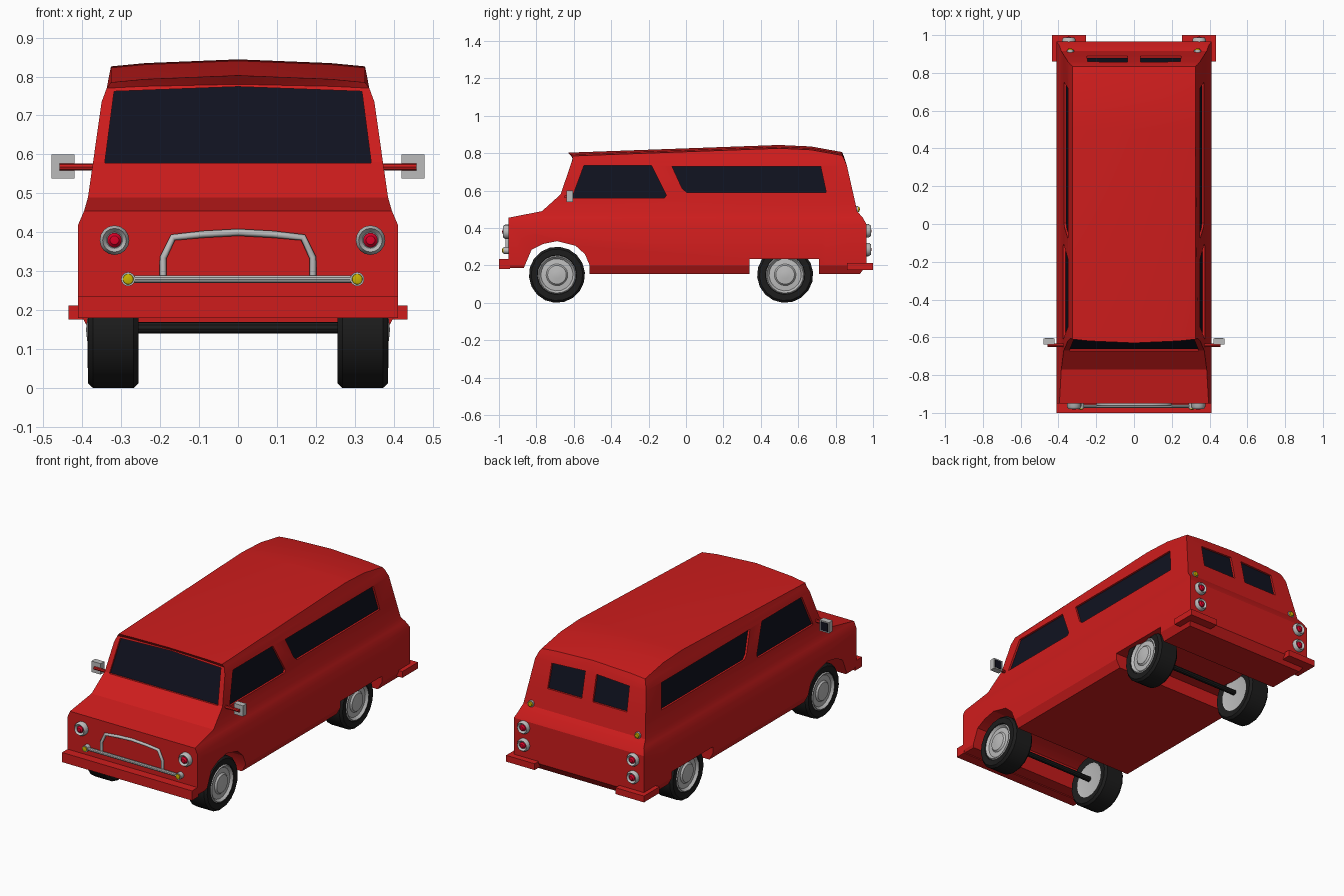
import bpy, bmesh, math
from mathutils import Vector

if "Cube" in bpy.data.objects:
    bpy.data.objects.remove(bpy.data.objects["Cube"])


def material(name, rgb):
    m = bpy.data.materials.new(name)
    m.diffuse_color = (*rgb, 1)
    m.use_nodes = True
    m.node_tree.nodes["Principled BSDF"].inputs["Base Color"].default_value = m.diffuse_color
    return m


RED = material("red_paint", (0.62, 0.012, 0.012))
GLASS = material("dark_glass", (0.005, 0.006, 0.014))
BLACK = material("rubber", (0.012, 0.012, 0.012))
LAMP = material("red_lens", (0.7, 0.0, 0.02))
AMBER = material("yellow_lens", (0.6, 0.45, 0.0))
GREY = material("bright_metal", (0.5, 0.5, 0.5))


def finish(bm, name, mat, smooth=None):
    bmesh.ops.recalc_face_normals(bm, faces=bm.faces[:])
    me = bpy.data.meshes.new(name)
    bm.to_mesh(me)
    bm.free()
    ob = bpy.data.objects.new(name, me)
    bpy.context.collection.objects.link(ob)
    if mat:
        me.materials.append(mat)
    if smooth:
        shade(ob, smooth)
    return ob


def shade(ob, deg):
    bpy.ops.object.select_all(action='DESELECT')
    ob.select_set(True)
    bpy.context.view_layer.objects.active = ob
    bpy.ops.object.shade_smooth_by_angle(angle=math.radians(deg))


def box(name, x, y, z, mat):
    bm = bmesh.new()
    bmesh.ops.create_cube(bm, size=1)
    for v in bm.verts:
        v.co = [r[0] if c < 0 else r[1] for c, r in zip(v.co, (x, y, z))]
    return finish(bm, name, mat)


def prism(name, front, back, mat=None):
    """Solid between two matching outlines."""
    bm = bmesh.new()
    a, b = [bm.verts.new(p) for p in front], [bm.verts.new(p) for p in back]
    bm.faces.new(a)
    bm.faces.new(b[::-1])
    for i in range(len(a)):
        k = (i + 1) % len(a)
        bm.faces.new((a[i], b[i], b[k], a[k]))
    return finish(bm, name, mat)


def lathe(name, profile, origin, axis, mat, n=16, smooth=35):
    """Revolve (radius, distance) points about an axis through origin."""
    bm = bmesh.new()
    d = Vector(axis)
    u = d.orthogonal().normalized()
    w = d.cross(u)
    rings = []
    for r, t in profile:
        c = Vector(origin) + d * t
        if r == 0:
            rings.append([bm.verts.new(c)] * n)
        else:
            rings.append([bm.verts.new(c + r * (u * math.cos(q) + w * math.sin(q)))
                          for q in (2 * math.pi * i / n for i in range(n))])
    for a, b in zip(rings, rings[1:]):
        for i in range(n):
            k = (i + 1) % n
            bm.faces.new(list(dict.fromkeys((a[i], a[k], b[k], b[i]))))
    return finish(bm, name, mat, smooth)


# Body levels: height, front y, back y, half width
LEVELS = [(0.155, -0.95, 0.93, 0.385), (0.20, -0.95, 0.965, 0.41), (0.42, -0.95, 0.965, 0.41),
          (0.455, -0.95, 0.945, 0.395), (0.49, -0.77, 0.915, 0.385), (0.58, -0.67, 0.895, 0.372),
          (0.735, -0.618, 0.86, 0.35), (0.77, -0.605, 0.845, 0.337), (0.80, -0.61, 0.835, 0.326)]
XF, YF = [-1, -0.73, 0, 0.73, 1], [0, 0.767, 0.885, 1]
ROOF_EDGE = [0.785, 0.826, 0.818, 0.788]
TOP = len(LEVELS) - 1


def level_value(z, col):
    for a, b in zip(LEVELS, LEVELS[1:]):
        if a[0] <= z <= b[0]:
            return a[col] + (b[col] - a[col]) * (z - a[0]) / (b[0] - a[0])


def body_point(k, i, j):
    z, yf, yb, hw = LEVELS[k]
    crown = 1 - XF[i] ** 2
    y = yf + YF[j] * (yb - yf)
    if k == TOP:
        z = ROOF_EDGE[j] + 0.018 * crown
        y -= 0.02 * crown if j == 0 else 0
    elif k == TOP - 1:
        z += 0.01 * crown
    return Vector((hw * XF[i], y, z))


# Body shell
bm = bmesh.new()
loop = ([(i, 0) for i in range(5)] + [(4, j) for j in (1, 2, 3)]
        + [(i, 3) for i in (3, 2, 1, 0)] + [(0, 2), (0, 1)])
grids = []
for k in range(TOP + 1):
    keys = [(i, j) for i in range(5) for j in range(4)] if k in (0, TOP) else loop
    grids.append({q: bm.verts.new(body_point(k, *q)) for q in keys})
for a, b in zip(grids, grids[1:]):
    for p, q in zip(loop, loop[1:] + loop[:1]):
        bm.faces.new((a[p], a[q], b[q], b[p]))
for g in (grids[0], grids[-1]):
    for i in range(4):
        for j in range(3):
            bm.faces.new((g[i, j], g[i + 1, j], g[i + 1, j + 1], g[i, j + 1]))
body = finish(bm, "van_body", RED)


def cut(cutter):
    m = body.modifiers.new("cut", 'BOOLEAN')
    m.operation, m.solver, m.object = 'DIFFERENCE', 'EXACT', cutter
    bpy.context.view_layer.objects.active = body
    bpy.ops.object.modifier_apply(modifier=m.name)
    bpy.data.objects.remove(cutter)


# Wheel arches cut right through
front_arch = [(-1.1, 0.05), (-1.1, 0.185), (-0.868, 0.185), (-0.825, 0.285), (-0.765, 0.315), (-0.69, 0.33),
              (-0.59, 0.305), (-0.54, 0.26), (-0.515, 0.20), (-0.515, 0.05)]
rear_arch = [(0.34, 0.05), (0.34, 0.235), (0.71, 0.235), (0.71, 0.05)]
for pts in (front_arch, rear_arch):
    cut(prism("arch_cutter", [(-0.6, y, z) for y, z in pts], [(0.6, y, z) for y, z in pts]))


# Windows: a shallow pocket with a glass pane on its floor
def window(name, pts, place):
    at = lambda d: [place(u, v, d) for u, v in pts]
    cut(prism("pocket", at(0.05), at(-0.013)))
    prism(name, at(-0.011), at(-0.03), GLASS)


cab = [(-0.61, 0.56), (-0.545, 0.735), (-0.185, 0.735), (-0.105, 0.575), (-0.115, 0.56)]
rear = [(0.005, 0.59), (-0.02, 0.61), (-0.075, 0.73), (0.72, 0.73), (0.75, 0.59)]
for s, side in ((1, "right"), (-1, "left")):
    on_side = lambda y, z, d: (s * (level_value(z, 3) + d), y, z)
    window(side + "_cab_window", cab, on_side)
    window(side + "_rear_side_window", rear, on_side)
    window(side + "_back_window", [(s * x, z) for x, z in ((0.035, 0.60), (0.25, 0.60), (0.245, 0.735), (0.035, 0.745))],
           lambda x, z, d: (x, level_value(z, 2) + d, z))
window("windscreen", [(-0.342, 0.578), (0.342, 0.578), (0.318, 0.762), (0, 0.774), (-0.318, 0.762)],
       lambda x, z, d: (x, level_value(min(z, 0.77), 1) - d, z))
shade(body, 25)

# Bumpers
box("front_bumper", (-0.41, 0.41), (-1.0, -0.94), (0.18, 0.235), RED)
for s in (1, -1):
    box("rear_bumper", sorted((s * 0.255, s * 0.435)), (0.86, 1.0), (0.176, 0.212), RED)

# Wheels and axles
tyre = [(0.1, 0.262), (0.138, 0.255), (0.15, 0.268), (0.15, 0.372), (0.138, 0.385), (0.106, 0.383), (0.1, 0.37)]
hub = [(0, 0.262), (0.085, 0.268), (0.104, 0.262), (0.106, 0.375), (0.098, 0.386), (0.086, 0.372),
       (0.058, 0.375), (0.05, 0.384), (0.02, 0.388), (0, 0.39)]
for y in (-0.69, 0.53):
    for s in (1, -1):
        lathe("tyre", tyre, (0, y, 0.15), (s, 0, 0), BLACK, 18)
        lathe("wheel_hub", hub, (0, y, 0.15), (s, 0, 0), GREY, 18)
    lathe("axle", [(0, -0.28), (0.015, -0.28), (0.015, 0.28), (0, 0.28)], (0, y, 0.155), (1, 0, 0), BLACK, 10)


# Lamps: metal ring with a coloured lens
def lamp(name, x, y, z, r, way, mat):
    o, ax = (x, y, z), (0, way, 0)
    lathe(name + "_ring", [(0, -0.02), (r, -0.02), (r, 0.01), (r * 0.8, 0.022), (r * 0.55, 0.01), (0, 0.01)], o, ax, GREY)
    lathe(name + "_lens", [(0, 0), (r * 0.5, 0), (r * 0.5, 0.016), (r * 0.3, 0.024), (0, 0.026)], o, ax, mat, 12)


for x, xi in ((-0.317, -0.282), (0.34, 0.306)):
    lamp("headlight", x, -0.957, 0.38, 0.038, -1, LAMP)
    lathe("indicator_ring", [(0, -0.03), (0.018, -0.03), (0.018, 0.012), (0, 0.012)], (xi, -0.965, 0.28), (0, -1, 0), GREY)
    lathe("indicator_lens", [(0.014, 0.01), (0.013, 0.016), (0, 0.02)], (xi, -0.965, 0.28), (0, -1, 0), AMBER, 12)
for s in (1, -1):
    for z in (0.385, 0.285):
        lamp("tail_light", s * 0.345, 0.966, z, 0.036, 1, LAMP)
    lathe("rear_indicator_ring", [(0, -0.02), (0.019, -0.02), (0.019, 0.008), (0, 0.008)], (s * 0.337, 0.912, 0.5), (0, 1, 0), GREY, 12)
    lathe("rear_indicator_lens", [(0.016, 0.006), (0.012, 0.015), (0, 0.018)], (s * 0.337, 0.912, 0.5), (0, 1, 0), AMBER, 12)

# Grille bar and surround
lathe("grille_bar", [(0, -0.282), (0.01, -0.282), (0.01, 0.306), (0, 0.306)], (0, -0.965, 0.28), (1, 0, 0), GREY, 10)
half = [(0.192, 0.285), (0.192, 0.335), (0.167, 0.387), (0.09, 0.395)]
path = half + [(0, 0.4)] + [(-x, z) for x, z in half[::-1]]
cu = bpy.data.curves.new("grille_surround", 'CURVE')
cu.dimensions, cu.bevel_depth, cu.bevel_resolution, cu.use_fill_caps = '3D', 0.009, 1, True
sp = cu.splines.new('POLY')
sp.points.add(len(path) - 1)
for p, (x, z) in zip(sp.points, path):
    p.co = (x, -0.956, z, 1)
cu.materials.append(GREY)
bpy.context.collection.objects.link(bpy.data.objects.new("grille_surround", cu))

# Door mirrors
for s in (1, -1):
    lathe("mirror_arm", [(0, 0.36), (0.009, 0.36), (0.009, 0.458), (0, 0.458)], (0, -0.642, 0.568), (s, 0, 0), RED, 8)
    box("mirror_shell", sorted((s * 0.42, s * 0.478)), (-0.638, -0.605), (0.538, 0.6), GREY)
    box("mirror_glass", sorted((s * 0.427, s * 0.471)), (-0.61, -0.603), (0.545, 0.593), GLASS)
